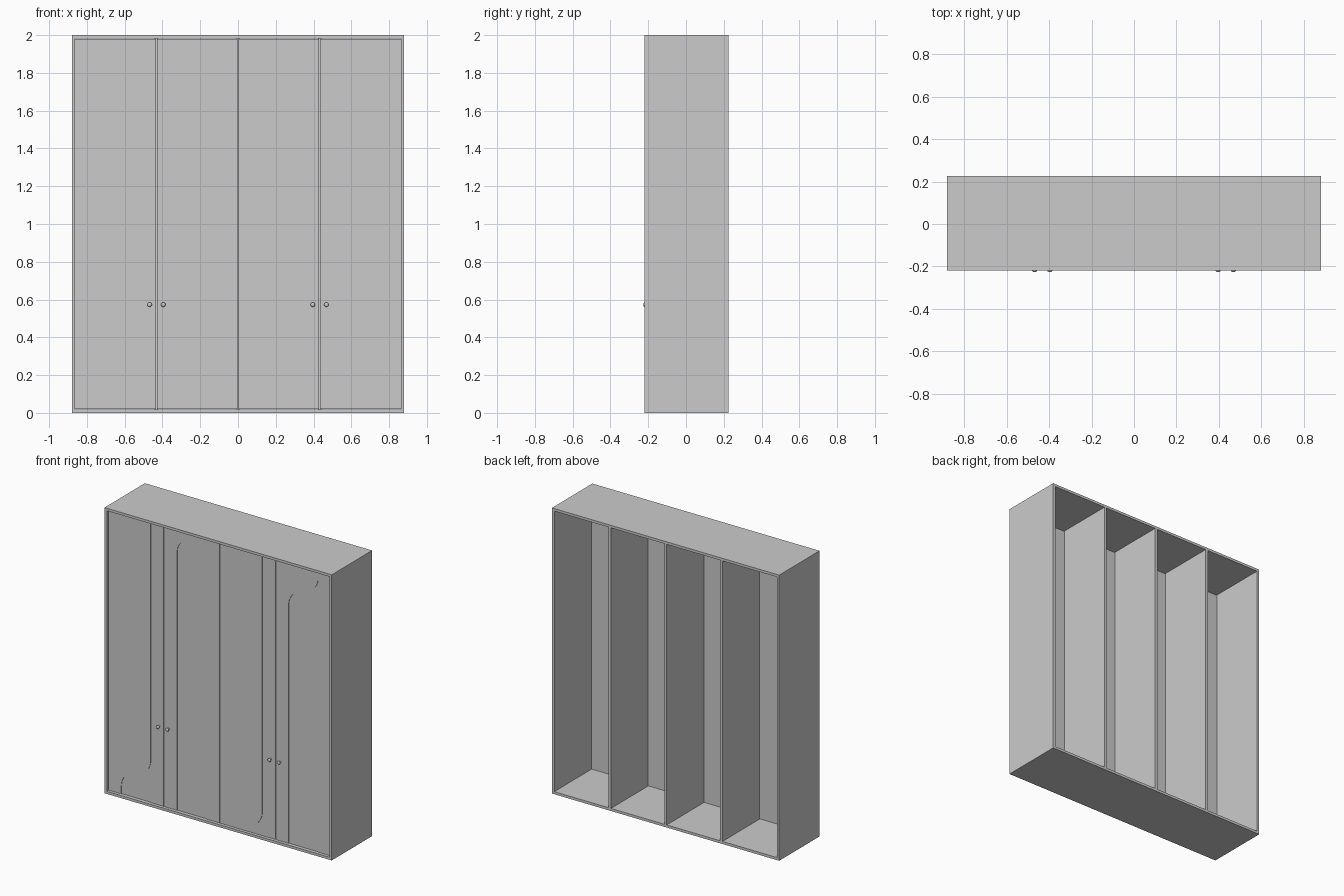
import bpy, bmesh
from math import sin, cos, pi

if "Cube" in bpy.data.objects:
    bpy.data.objects.remove(bpy.data.objects["Cube"])

W, H = 0.88, 2.0               # half width, height
FRONT, BACK = -0.22, 0.226     # carcass depth
T = 0.018                      # board thickness
BAY = (W - T + 0.002) / 2      # bay spacing
DOOR_Y = -0.202                # front face of the doors
GAP = 0.004
R = 0.115                      # radius of the rounded strips
RELIEF = 0.004


def make_object(name, bm):
    bmesh.ops.recalc_face_normals(bm, faces=bm.faces)
    mesh = bpy.data.meshes.new(name)
    bm.to_mesh(mesh)
    bm.free()
    obj = bpy.data.objects.new(name, mesh)
    bpy.context.collection.objects.link(obj)
    return obj


def box(name, x0, x1, y0, y1, z0, z1):
    bm = bmesh.new()
    bmesh.ops.create_cube(bm, size=1)
    for v in bm.verts:
        v.co = ((x0 + x1) / 2 + v.co.x * (x1 - x0),
                (y0 + y1) / 2 + v.co.y * (y1 - y0),
                (z0 + z1) / 2 + v.co.z * (z1 - z0))
    return make_object(name, bm)


def rounded_strip(name, cx, tip, end, y0, y1, n=28):
    """Vertical strip with a semicircular tip and a straight far end."""
    s = 1 if tip > end else -1
    pts = [(cx + R * cos(pi * i / n), tip - s * R + s * R * sin(pi * i / n))
           for i in range(n + 1)]
    pts += [(cx - R, end), (cx + R, end)]
    bm = bmesh.new()
    face = bm.faces.new([bm.verts.new((x, y0, z)) for x, z in pts])
    ext = bmesh.ops.extrude_face_region(bm, geom=[face])
    moved = [g for g in ext["geom"] if isinstance(g, bmesh.types.BMVert)]
    bmesh.ops.translate(bm, verts=moved, vec=(0, y1 - y0, 0))
    return make_object(name, bm)


def select_only(obj):
    bpy.ops.object.select_all(action="DESELECT")
    obj.select_set(True)
    bpy.context.view_layer.objects.active = obj


def knob(name, x, z):
    """Small turned knob lathed around the y axis."""
    profile = [(0, 0.0), (0.007, 0.0), (0.006, 0.008), (0.009, 0.012), (0.012, 0.016),
               (0.0115, 0.019), (0.009, 0.022), (0.005, 0.0235), (0, 0.024)]
    bm = bmesh.new()
    vs = [bm.verts.new((r, -d, 0)) for r, d in profile]
    edges = [bm.edges.new(p) for p in zip(vs, vs[1:])]
    bmesh.ops.spin(bm, geom=vs + edges, cent=(0, 0, 0), axis=(0, 1, 0),
                   angle=2 * pi, steps=24, use_duplicate=False)
    bmesh.ops.remove_doubles(bm, verts=bm.verts, dist=1e-5)
    obj = make_object(name, bm)
    obj.location = (x, DOOR_Y, z)
    select_only(obj)
    bpy.ops.object.shade_smooth_by_angle(angle=0.7)


# Carcass: sides, top, bottom; the back is open
for side, s in (("left", -1), ("right", 1)):
    a, b = sorted((s * W, s * (W - T)))
    box(f"{side}_side_panel", a, b, FRONT, BACK, 0, H)
box("top_panel", -W + T, W - T, FRONT, BACK, H - T, H)
box("bottom_panel", -W + T, W - T, FRONT, BACK, 0, T)

# Dividers between the bays, standing behind the doors
for i in (-1, 0, 1):
    box(f"divider_{i + 2}", i * BAY - T / 2, i * BAY + T / 2,
        DOOR_Y + T, BACK, T, H - T)

# Doors: (recessed arch top, raised strip bottom), None where absent
Z0, Z1 = T + 0.002, H - T - 0.002
layout = [(0.19, 0.20), (1.94, None), (None, 0.07), (1.805, 1.82)]
for i, (arch, bowl) in enumerate(layout):
    cx = (i - 1.5) * BAY
    half = (BAY - GAP) / 2
    door = box(f"door_{i + 1}", cx - half, cx + half, DOOR_Y, DOOR_Y + T, Z0, Z1)
    if arch:
        cutter = rounded_strip("arch_cutter", cx, arch, -0.1,
                               DOOR_Y - 0.02, DOOR_Y + RELIEF)
        cutter.hide_render = True
        mod = door.modifiers.new("arch_recess", "BOOLEAN")
        mod.operation, mod.solver, mod.object = "DIFFERENCE", "EXACT", cutter
        select_only(door)
        bpy.ops.object.modifier_apply(modifier=mod.name)
        bpy.data.objects.remove(cutter)
    if bowl:
        rounded_strip(f"raised_strip_{i + 1}", cx, bowl, Z1,
                      DOOR_Y - RELIEF, DOOR_Y + 0.002)

# Knobs in pairs either side of the outer door joints
for i, x in enumerate((-BAY - 0.036, -BAY + 0.036, BAY - 0.036, BAY + 0.036)):
    knob(f"knob_{i + 1}", x, 0.573)
